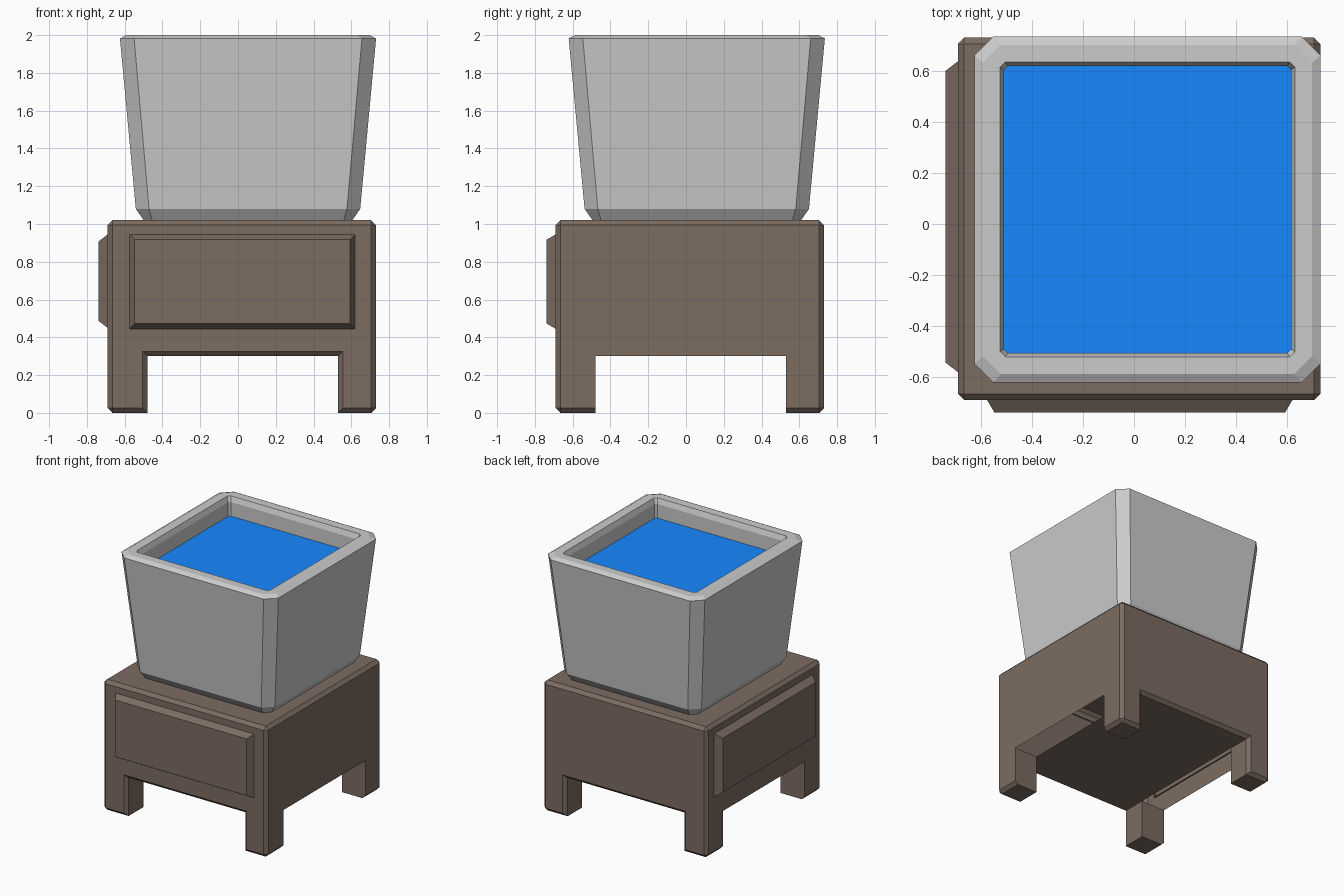
import bpy, bmesh
from mathutils import Vector

if "Cube" in bpy.data.objects:
    bpy.data.objects.remove(bpy.data.objects["Cube"])


def material(name, color):
    m = bpy.data.materials.new(name)
    m.diffuse_color = (*color, 1)
    m.use_nodes = True
    m.node_tree.nodes["Principled BSDF"].inputs["Base Color"].default_value = m.diffuse_color
    return m


def finish(name, bm, mat=None, normals=True):
    if normals:
        bmesh.ops.recalc_face_normals(bm, faces=bm.faces)
    me = bpy.data.meshes.new(name)
    bm.to_mesh(me)
    bm.free()
    ob = bpy.data.objects.new(name, me)
    bpy.context.collection.objects.link(ob)
    if mat:
        me.materials.append(mat)
    return ob


def loft(bm, rings):
    loops = [[bm.verts.new(p) for p in r] for r in rings]
    for a, b in zip(loops, loops[1:]):
        n = len(a)
        for i in range(n):
            bm.faces.new((a[i], a[(i + 1) % n], b[(i + 1) % n], b[i]))
    return loops


def octagon(half, cut, z, cx=0.053, cy=0.057):
    h, k = half, half - cut
    pts = [(k, -h), (h, -k), (h, k), (k, h), (-k, h), (-h, k), (-h, -k), (-k, -h)]
    return [(cx + x, cy + y, z) for x, y in pts]


wood = material("wood", (0.2, 0.15, 0.12))
blue = material("water", (0.008, 0.25, 1.0))

# Stand: box split into a 3x3 plan, corner cells pulled down as legs
LO, HI, A, B, BODY, TOP = -0.69, 0.73, -0.48, 0.53, 0.30, 1.02
bm = bmesh.new()
bmesh.ops.create_cube(bm, size=1)
for v in bm.verts:
    v.co = Vector((HI if v.co.x > 0 else LO, HI if v.co.y > 0 else LO,
                   TOP if v.co.z > 0 else BODY))
for axis in ((1, 0, 0), (0, 1, 0)):
    for d in (A, B):
        bmesh.ops.bisect_plane(bm, geom=bm.verts[:] + bm.edges[:] + bm.faces[:],
                               plane_co=Vector(axis) * d, plane_no=axis)
corners, gaps = [], []
for f in bm.faces:
    c = f.calc_center_median()
    if f.normal.z < -0.9:
        side_x, side_y = not A < c.x < B, not A < c.y < B
        if side_x and side_y:
            corners.append(f)
        elif side_x:
            gaps.append(f)
for f in corners:
    r = bmesh.ops.extrude_face_region(bm, geom=[f])
    new = [g for g in r["geom"] if isinstance(g, bmesh.types.BMVert)]
    bmesh.ops.translate(bm, verts=new, vec=(0, 0, -BODY))
    bmesh.ops.delete(bm, geom=[f], context="FACES_ONLY")
# merge coplanar cells, then chamfer front/back outlines and outer side edges
bmesh.ops.recalc_face_normals(bm, faces=bm.faces)


def outer_edge(e):
    if len(e.link_faces) != 2 or e.calc_face_angle(0) < 0.5:
        return False
    on = lambda i, d: all(abs(v.co[i] - d) < 1e-4 for v in e.verts)
    if on(1, LO) or on(1, HI):
        return True
    return (on(0, LO) or on(0, HI)) and (on(2, 0) or on(2, TOP))


bmesh.ops.bevel(bm, geom=[e for e in bm.edges if outer_edge(e)], offset=0.025,
                segments=1, affect="EDGES", clamp_overlap=True)
# open cells beneath the two sides
bmesh.ops.delete(bm, geom=[f for f in bm.faces if f.normal.z < -0.9
                           and abs(f.calc_center_median().z - BODY) < 0.01
                           and not A < f.calc_center_median().x < B],
                 context="FACES_ONLY")
finish("stand", bm, wood)


# Raised panels on the front and left faces
def panel(name, a0, a1, z0, z1, inset, place):
    bm = bmesh.new()
    rings = []
    for i, d in ((0, -0.68), (0, -0.69), (inset, -0.738)):
        rings.append([place(a, d, z) for a, z in
                      ((a0 + i, z0 + i), (a1 - i, z0 + i), (a1 - i, z1 - i), (a0 + i, z1 - i))])
    loops = loft(bm, rings)
    bm.faces.new(loops[-1])
    finish(name, bm, wood)


panel("front_panel", -0.575, 0.62, 0.445, 0.945, 0.028, lambda a, d, z: (a, d, z))
panel("left_panel", -0.58, 0.637, 0.45, 0.945, 0.037, lambda a, d, z: (d, a, z))

# Planter tub: tapered octagonal walls, rim and inner lip
bm = bmesh.new()
loops = loft(bm, [octagon(0.552, 0.045, 1.02), octagon(0.594, 0.07, 1.08),
                  octagon(0.678, 0.075, 1.982), octagon(0.645, 0.07, 2.0),
                  octagon(0.577, 0.02, 2.0), octagon(0.562, 0.015, 1.96),
                  octagon(0.562, 0.015, 1.84)])
bm.faces.new(loops[0])
bm.faces.new(loops[-1])
finish("tub", bm)

# Water surface
bm = bmesh.new()
bm.faces.new([bm.verts.new(p) for p in octagon(0.562, 0.015, 1.85)])
finish("water", bm, blue, normals=False)
